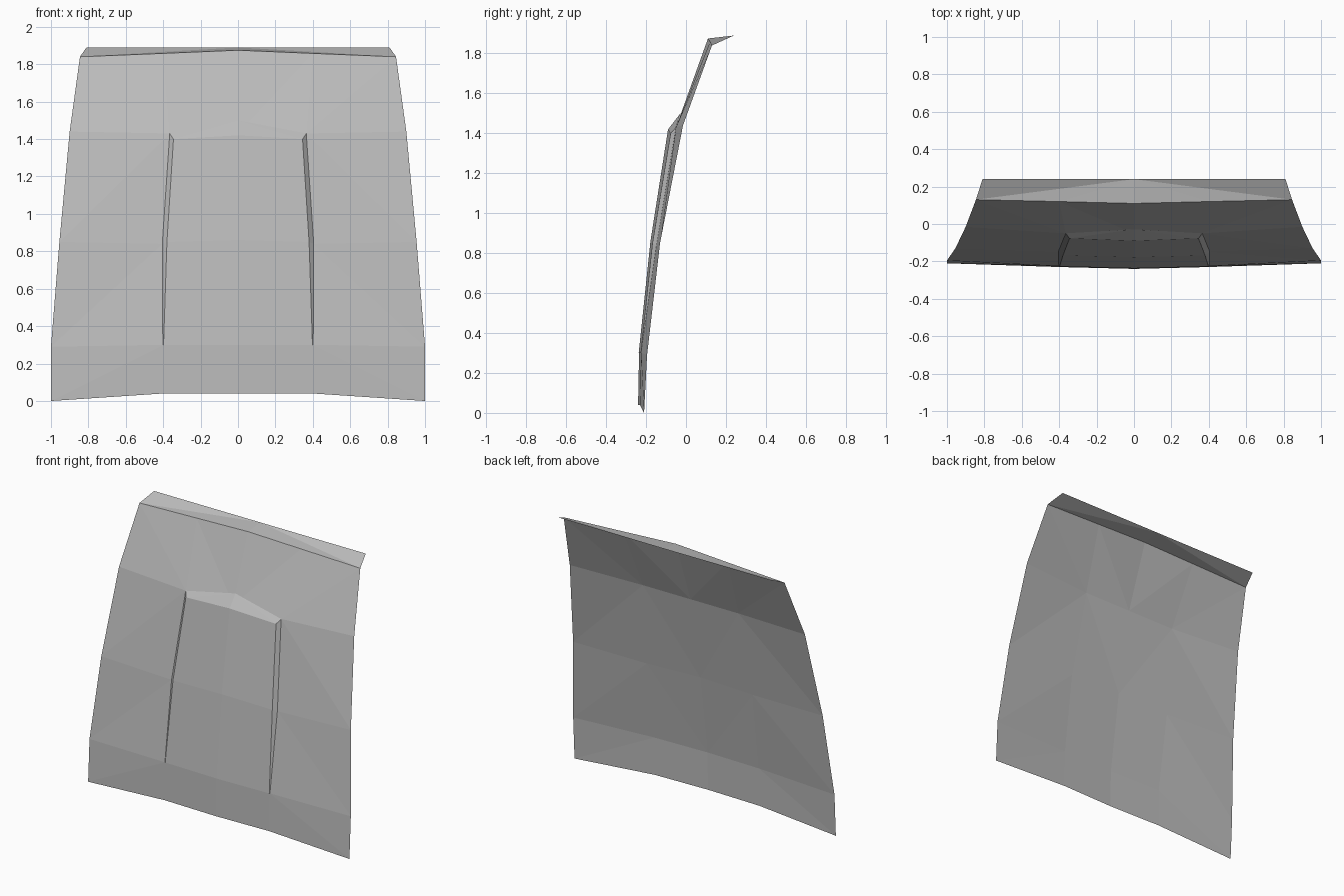
import bpy, bmesh

if "Cube" in bpy.data.objects:
    bpy.data.objects.remove(bpy.data.objects["Cube"])

paint = bpy.data.materials.new("light_grey_paint")
paint.diffuse_color = (0.5, 0.5, 0.5, 1)
paint.use_nodes = True
paint.node_tree.nodes["Principled BSDF"].inputs["Base Color"].default_value = paint.diffuse_color


def half_sheet(name, verts, faces):
    """Right half of a thin sheet, mirrored across x = 0."""
    bm = bmesh.new()
    vs = [bm.verts.new(v) for v in verts]
    for f in faces:
        bm.faces.new([vs[i] for i in f])
    me = bpy.data.meshes.new(name)
    bm.to_mesh(me)
    bm.free()
    me.materials.append(paint)
    ob = bpy.data.objects.new(name, me)
    bpy.context.collection.objects.link(ob)
    mod = ob.modifiers.new("mirror", "MIRROR")
    mod.use_clip = True
    mod.merge_threshold = 0.0005
    return ob


# Main panel: rows from the bottom up, each with centre, middle and edge points
rows = [
    [(0, -.24, .04), (.40, -.23, .04), (1.0, -.21, 0)],
    [(0, -.235, .30), (.40, -.225, .30), (1.0, -.195, .29)],
    [(0, -.155, .85), (.405, -.148, .84), (.955, -.13, .85)],
    [(0, -.05, 1.43), (.365, -.05, 1.43), (.90, -.015, 1.44)],
    [(0, .11, 1.875), (.40, .12, 1.858), (.845, .13, 1.84)],
]
verts = [p for r in rows for p in r]
faces = []
for r in range(4):
    c, m, e = 3 * r, 3 * r + 1, 3 * r + 2
    C, M, E = c + 3, m + 3, e + 3
    faces += [(c, m, M), (c, M, C)]
    faces += [(m, e, M), (e, E, M)] if r < 3 else [(m, e, E), (m, E, M)]

# Folded lip along the top, fanned from its back centre
verts += [(0, .24, 1.89), (.81, .24, 1.89)]
faces += [(12, 13, 15), (13, 14, 15), (14, 16, 15)]
half_sheet("main_panel", verts, faces)

# Raised centre bulge: crown centre, crown edge and foot per row
bulge = [
    (0, -.237, .30), (.398, -.227, .30), (.402, -.225, .30),
    (0, -.178, .86), (.38, -.168, .85), (.405, -.148, .84),
    (0, -.09, 1.42), (.345, -.077, 1.40), (.365, -.05, 1.43),
    (0, -.028, 1.50),
]
bulge_faces = [
    (0, 1, 4, 3), (1, 2, 5, 4), (3, 4, 7, 6), (4, 5, 8, 7),  # crown and walls
    (6, 7, 9), (7, 8, 9),                                    # sloped end
]
half_sheet("centre_bulge", bulge, bulge_faces)
